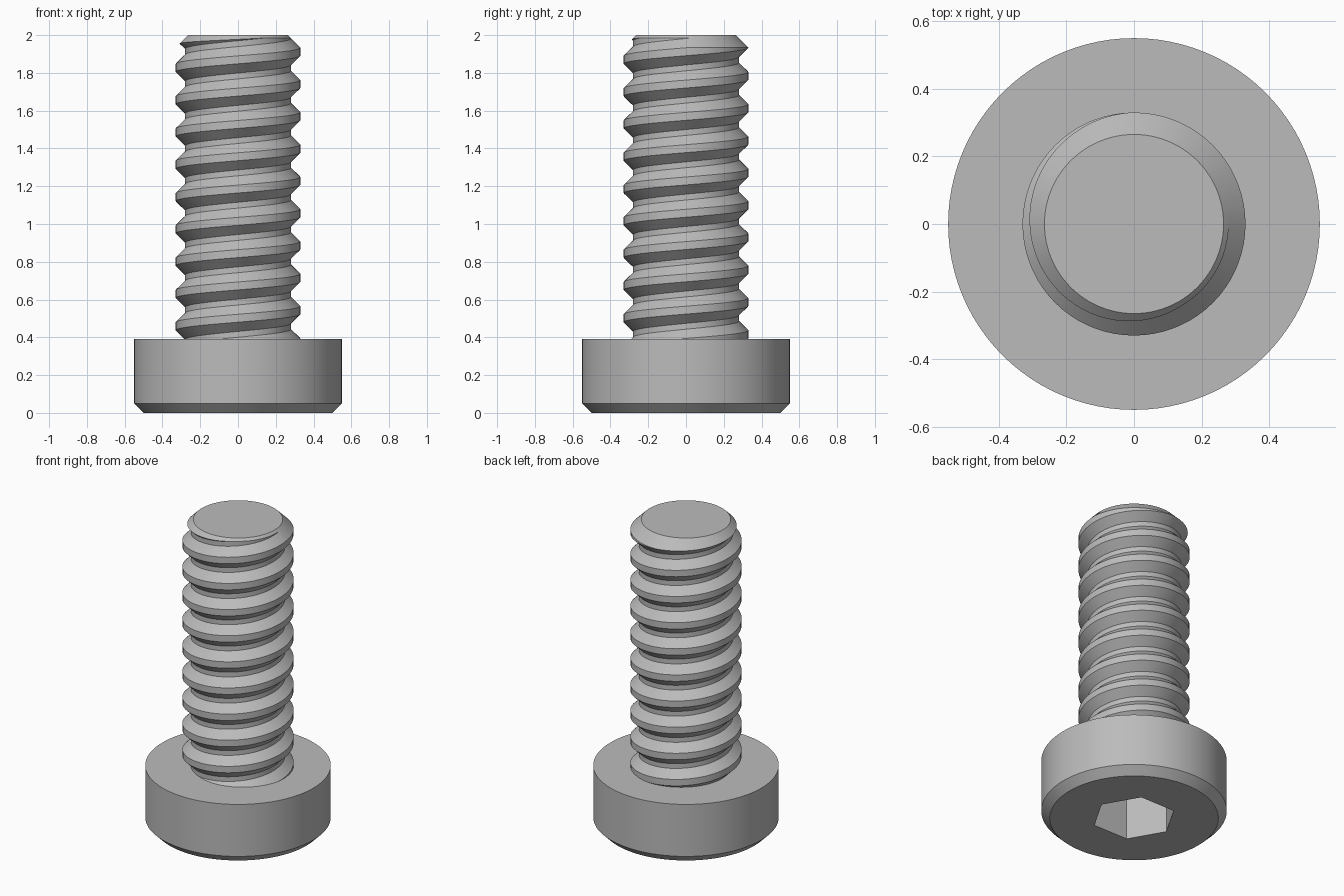
import bpy, bmesh
from math import cos, sin, pi, radians

cube = bpy.data.objects.get("Cube")
if cube:
    bpy.data.objects.remove(cube)

STEEL = (0.5, 0.5, 0.5, 1)
steel = bpy.data.materials.new("grey steel")
steel.use_nodes = True
steel.diffuse_color = STEEL
steel.node_tree.nodes["Principled BSDF"].inputs["Base Color"].default_value = STEEL

HEAD_TOP, TOP = 0.39, 2.0
MAJOR, MINOR, PITCH = 0.33, 0.28, 0.171


def make_object(name, bm):
    bmesh.ops.recalc_face_normals(bm, faces=bm.faces[:])
    mesh = bpy.data.meshes.new(name)
    bm.to_mesh(mesh)
    bm.free()
    mesh.materials.append(steel)
    obj = bpy.data.objects.new(name, mesh)
    bpy.context.collection.objects.link(obj)
    return obj


def turned(name, profile, sides, start=0.0):
    """Closed solid of revolution from (radius, z) pairs."""
    bm = bmesh.new()
    rings = [[bm.verts.new((r * cos(start + 2 * pi * i / sides),
                            r * sin(start + 2 * pi * i / sides), z))
              for i in range(sides)] for r, z in profile]
    for low, high in zip(rings, rings[1:]):
        for i in range(sides):
            j = (i + 1) % sides
            bm.faces.new((low[i], low[j], high[j], high[i]))
    bm.faces.new(rings[0])
    bm.faces.new(rings[-1])
    return make_object(name, bm)


def boolean(obj, cutter, operation):
    mod = obj.modifiers.new(operation.lower(), "BOOLEAN")
    mod.operation, mod.solver, mod.object = operation, "EXACT", cutter
    bpy.context.view_layer.objects.active = obj
    bpy.ops.object.modifier_apply(modifier=mod.name)
    bpy.data.objects.remove(cutter)


def smooth(obj, angle):
    bpy.ops.object.select_all(action="DESELECT")
    obj.select_set(True)
    bpy.context.view_layer.objects.active = obj
    bpy.ops.object.shade_smooth_by_angle(angle=radians(angle))


# Round head with a chamfered rim and hexagonal key socket
head = turned("head", [(0.5, 0), (0.55, 0.05), (0.55, HEAD_TOP)], 96)
boolean(head, turned("socket_cutter", [(0.25, -0.1), (0.25, 0.28)], 6), "DIFFERENCE")
smooth(head, 30)

# Threaded rod: one trapezoid tooth swept along a right-handed helix
STEPS, TURNS = 72, 12
crest, flank = 0.021, 0.049
tooth = [(MAJOR, -crest), (MAJOR, crest),
         (MINOR, crest + flank), (MINOR, PITCH - crest - flank)]
first_crest = 1.912 - 10 * PITCH
bm = bmesh.new()
columns = []
for k in range(STEPS * TURNS + 1):
    a = 2 * pi * k / STEPS
    z = first_crest + PITCH * k / STEPS
    columns.append([bm.verts.new((r * cos(a), r * sin(a), z + dz)) for r, dz in tooth])
for k, col in enumerate(columns):
    if k + STEPS < len(columns):
        col.append(columns[k + STEPS][0])
    else:
        a = 2 * pi * k / STEPS
        col.append(bm.verts.new((MAJOR * cos(a), MAJOR * sin(a),
                                 first_crest + PITCH * (k / STEPS + 1) - crest)))
for a, b in zip(columns, columns[1:]):
    for i in range(len(tooth)):
        bm.faces.new((a[i], b[i], b[i + 1], a[i + 1]))
# Close both ends towards the axis
middle = (first_crest + PITCH * TURNS / 2)
tips = {False: bm.verts.new((0, 0, -0.2)), True: bm.verts.new((0, 0, 3))}
for e in [e for e in bm.edges if e.is_boundary]:
    above = e.verts[0].co.z > middle
    bm.faces.new((e.verts[0], e.verts[1], tips[above]))
shank = make_object("threaded_shank", bm)

# Trim the rod to length with a chamfered tip
trim = turned("shank_trim", [(0.4, HEAD_TOP - 0.02), (0.4, TOP - 0.135), (0.265, TOP)], 96)
boolean(shank, trim, "INTERSECT")
smooth(shank, 25)
